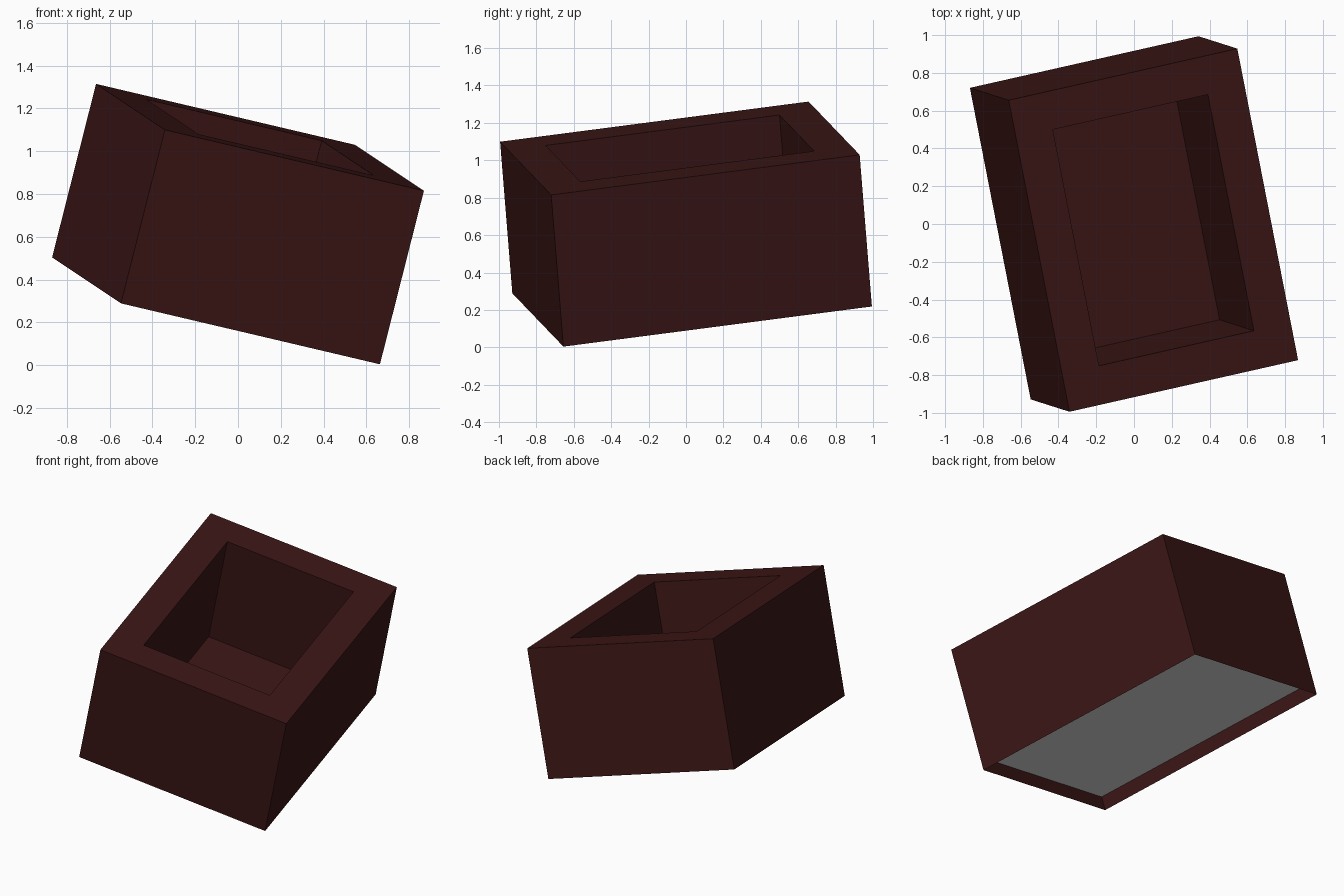
import bpy, bmesh
from mathutils import Matrix, Vector

if "Cube" in bpy.data.objects:
    bpy.data.objects.remove(bpy.data.objects["Cube"])

W, L, H = 1.273, 1.694, 0.839      # box width, length, height
MARGIN = 0.205                     # wall thickness at the opening
RECESS = 0.092                     # depth of the hollow underside
RIM = 0.038                        # narrow flat rim underneath

# Tilted frame shared by both parts
up = Vector((0.245, -0.078, 0.967)).normalized()
side = Vector((-0.189, 0.973, 0.13))
right = side.cross(up).normalized()
side = up.cross(right)
frame = Matrix((right, side, up)).transposed().to_4x4()
frame.translation = (0, 0, 0.659)


def inset(bm, face, thickness, depth=0.0):
    bmesh.ops.inset_region(bm, faces=[face], thickness=thickness,
                           use_even_offset=True)
    bmesh.ops.translate(bm, verts=face.verts, vec=(0, 0, depth))


def finish(bm, name, color=None):
    bm.normal_update()
    mesh = bpy.data.meshes.new(name)
    bm.to_mesh(mesh)
    bm.free()
    obj = bpy.data.objects.new(name, mesh)
    obj.matrix_world = frame
    bpy.context.collection.objects.link(obj)
    if color:
        mat = bpy.data.materials.new(name + "_paint")
        mat.diffuse_color = color
        mat.use_nodes = True
        mat.node_tree.nodes["Principled BSDF"].inputs["Base Color"].default_value = mat.diffuse_color
        mesh.materials.append(mat)


# Box body: outer walls, top rim and deep straight-sided cavity
bm = bmesh.new()
bmesh.ops.create_cube(bm, size=1)
bmesh.ops.scale(bm, verts=bm.verts, vec=(W, L, H))
bm.normal_update()
top = max(bm.faces, key=lambda f: f.calc_center_median().z)
bottom = min(bm.faces, key=lambda f: f.calc_center_median().z)
bmesh.ops.delete(bm, geom=[bottom], context='FACES_ONLY')
inset(bm, top, MARGIN)
cavity = bmesh.ops.extrude_discrete_faces(bm, faces=[top])["faces"][0]
bmesh.ops.translate(bm, verts=cavity.verts, vec=(0, 0, RECESS + 0.003 - H))
finish(bm, "box_body", (0.045, 0.008, 0.008, 1))

# Underside: narrow rim, sloped walls and recessed panel
bm = bmesh.new()
bmesh.ops.create_grid(bm, x_segments=1, y_segments=1, size=0.5)
bmesh.ops.scale(bm, verts=bm.verts, vec=(W, L, 1))
bmesh.ops.translate(bm, verts=bm.verts, vec=(0, 0, -H / 2))
bmesh.ops.reverse_faces(bm, faces=bm.faces)
bm.normal_update()
panel = bm.faces[:][0]
inset(bm, panel, RIM)
inset(bm, panel, MARGIN - RIM, RECESS)
finish(bm, "underside")
